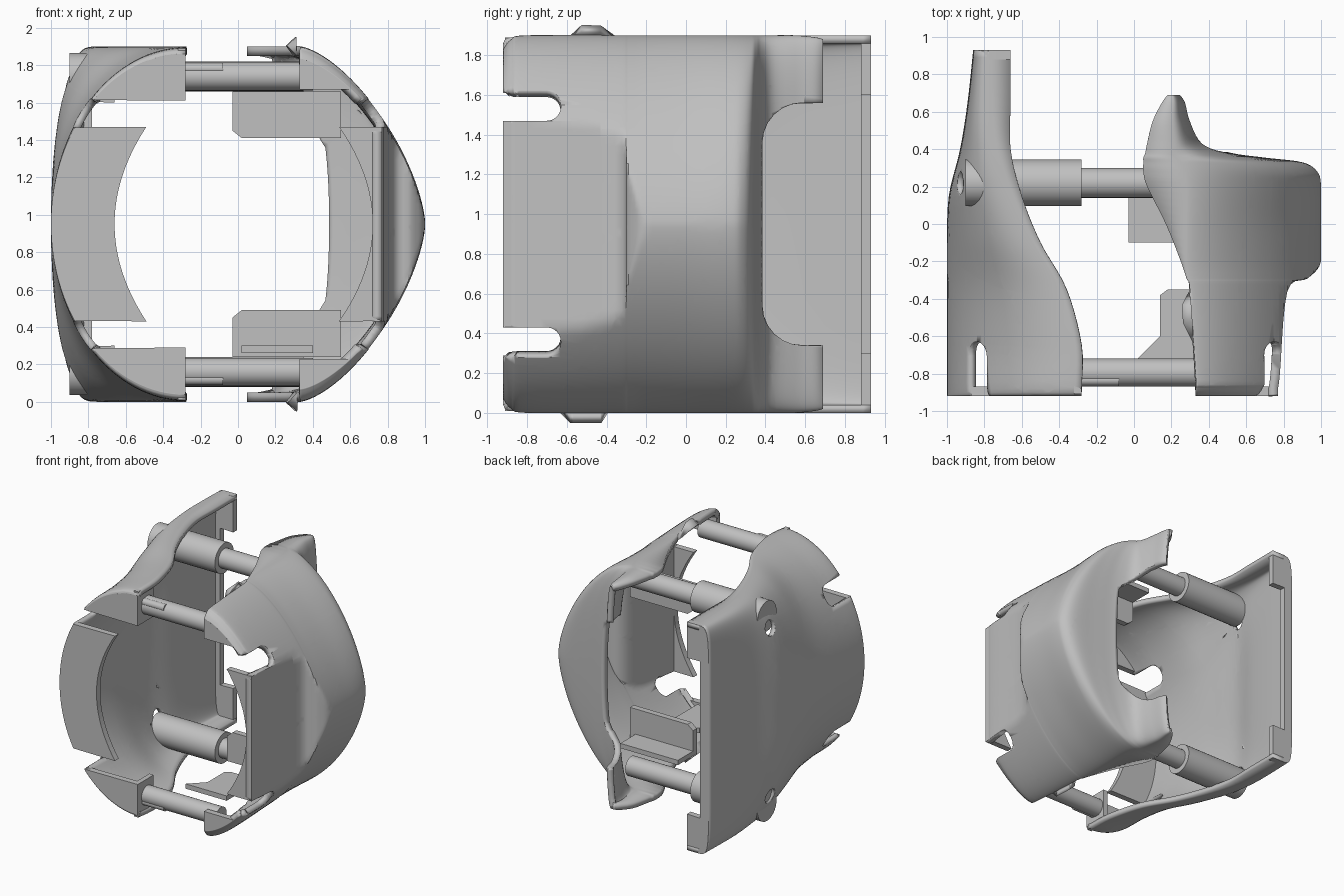
import bpy, bmesh, math
from mathutils import Matrix, Vector

MID = 0.95  # height of the symmetry plane

cube = bpy.data.objects.get("Cube")
if cube:
    bpy.data.objects.remove(cube, do_unlink=True)

grey = bpy.data.materials.new("plain grey")
grey.use_nodes = True
colour = (0.53, 0.53, 0.53, 1)
grey.diffuse_color = colour
grey.node_tree.nodes["Principled BSDF"].inputs["Base Color"].default_value = colour


def add_object(name, bm):
    mesh = bpy.data.meshes.new(name)
    bm.to_mesh(mesh)
    bm.free()
    mesh.materials.append(grey)
    obj = bpy.data.objects.new(name, mesh)
    bpy.context.collection.objects.link(obj)
    return obj


def smooth(obj):
    bpy.ops.object.select_all(action="DESELECT")
    obj.select_set(True)
    bpy.context.view_layer.objects.active = obj
    bpy.ops.object.shade_smooth_by_angle(angle=math.radians(35))


def box(name, low, high):
    low, high = Vector(low), Vector(high)
    bm = bmesh.new()
    bmesh.ops.create_cube(bm, size=1)
    for v in bm.verts:
        v.co = (low + high) / 2 + v.co * (high - low)
    return add_object(name, bm)


def rod(name, x0, x1, y, z, radius):
    bm = bmesh.new()
    place = Matrix.Translation(((x0 + x1) / 2, y, z)) @ Matrix.Rotation(math.pi / 2, 4, "Y")
    bmesh.ops.create_cone(bm, cap_ends=True, segments=32, radius1=radius, radius2=radius,
                          depth=x1 - x0, matrix=place)
    smooth(add_object(name, bm))


def prism(name, outline, depth, axis):
    # extrude a closed outline of 3D points along one axis
    bm = bmesh.new()
    face = bm.faces.new([bm.verts.new(p) for p in outline])
    moved = bmesh.ops.extrude_face_region(bm, geom=[face])["geom"]
    bmesh.ops.translate(bm, vec=Vector(axis) * depth,
                        verts=[v for v in moved if isinstance(v, bmesh.types.BMVert)])
    bmesh.ops.recalc_face_normals(bm, faces=bm.faces)
    return add_object(name, bm)


def rounded(y0, y1, z0, z1, r):
    # anticlockwise rounded rectangle in the y-z plane
    points = []
    corners = [(y1 - r, z1 - r), (y0 + r, z1 - r), (y0 + r, z0 + r), (y1 - r, z0 + r)]
    for k, (cy, cz) in enumerate(corners):
        for i in range(7):
            a = math.pi / 2 * (k + i / 6)
            points.append((cy + r * math.cos(a), cz + r * math.sin(a)))
    return points


def trim(bm, outline):
    # cut a convex y-z outline out of a surface, edge by edge
    inside = list(bm.faces)
    for (ay, az), (by, bz) in zip(outline, outline[1:] + outline[:1]):
        if math.hypot(by - ay, bz - az) < 0.0001:
            continue
        point, normal = Vector((0, ay, az)), Vector((0, bz - az, ay - by)).normalized()
        edges = {e for f in inside for e in f.edges}
        verts = {v for f in inside for v in f.verts}
        geom = bmesh.ops.bisect_plane(bm, geom=inside + list(edges) + list(verts), dist=0.00001,
                                      plane_co=point, plane_no=normal)["geom"]
        inside = [f for f in geom if isinstance(f, bmesh.types.BMFace)
                  and (f.calc_center_median() - point).dot(normal) < 0]
    bmesh.ops.delete(bm, geom=inside, context="FACES")


def refine(rows, steps=5):
    # smooth curve through the stations
    result = []
    for i in range(len(rows) - 1):
        quad = [rows[max(i - 1, 0)], rows[i], rows[i + 1], rows[min(i + 2, len(rows) - 1)]]
        for k in range(steps):
            t = k / steps
            result.append([0.5 * (2 * b + (c - a) * t + (2 * a - 5 * b + 4 * c - d) * t * t
                                  + (3 * b - a - 3 * c + d) * t ** 3)
                           for a, b, c, d in zip(*quad)])
    return result + [list(rows[-1])]


def section(row, count=64):
    # one rounded C-shaped section, from top rim to bottom rim
    y, rim, centre, reach, cap, power, half = row
    points = [(rim, y, MID + half)]
    for i in range(count + 1):
        angle = math.pi / 2 - math.pi * i / count
        c, s = max(math.cos(angle), 0), math.sin(angle)
        x = centre + (reach - centre) * c ** (2 / power)
        x = min(x, cap) if reach > 0 else x
        points.append((x, y, MID + half * math.copysign(abs(s) ** (2 / power), s)))
    return points + [(rim, y, MID - half)]


def shell(name, rows, thickness, flip, cutouts):
    bm = bmesh.new()
    grid = [[bm.verts.new(p) for p in section(r)] for r in refine(rows)]
    for a, b in zip(grid, grid[1:]):
        for j in range(len(a) - 1):
            quad = [a[j], b[j], b[j + 1], a[j + 1]]
            bm.faces.new(quad[::-1] if flip else quad)
    bmesh.ops.remove_doubles(bm, verts=bm.verts, dist=0.0005)
    for outline in cutouts:
        trim(bm, outline)
    obj = add_object(name, bm)
    wall = obj.modifiers.new("wall", "SOLIDIFY")
    wall.thickness = thickness
    wall.offset = -1
    smooth(obj)


# Stations: y, rim x, arc centre x, outer x, x limit, roundness, half height
right_side = [(-0.92, -0.28, -0.28, -1, 0, 2, 0.91), (-0.88, -0.28, -0.28, -1, 0, 2, 0.94),
              (-0.65, -0.28, -0.28, -1, 0, 2, MID), (-0.35, -0.36, -0.36, -1, 0, 2.1, MID),
              (-0.1, -0.5, -0.5, -1, 0, 2.4, MID), (0.15, -0.6, -0.6, -0.99, 0, 3, MID),
              (0.4, -0.66, -0.66, -0.93, 0, 4.5, MID), (0.65, -0.66, -0.66, -0.89, 0, 7, MID),
              (0.93, -0.66, -0.66, -0.86, 0, 9, MID)]
left_side = [(-0.92, 0.33, 0.33, 1, 0.77, 1.5, 0.88), (-0.88, 0.33, 0.33, 1, 0.77, 1.5, 0.93),
             (-0.8, 0.33, 0.33, 1, 0.78, 1.5, MID), (-0.36, 0.3, 0.3, 1, 0.82, 1.5, MID),
             (-0.29, 0.28, 0.29, 1, 0.93, 1.5, MID), (-0.2, 0.25, 0.28, 1, 1, 1.5, MID),
             (0, 0.17, 0.28, 1, 1, 1.5, MID), (0.2, 0.07, 0.28, 1, 1, 1.55, MID),
             (0.28, 0.05, 0.27, 0.98, 1, 1.6, MID), (0.33, 0.05, 0.25, 0.9, 1, 1.7, MID),
             (0.355, 0.05, 0.22, 0.7, 1, 2, MID), (0.38, 0.06, 0.2, 0.52, 1, 2.3, MID),
             (0.43, 0.07, 0.2, 0.38, 1, 2.6, MID), (0.55, 0.1, 0.19, 0.31, 1, 3, MID),
             (0.65, 0.15, 0.2, 0.28, 1, 3, 0.94), (0.69, 0.18, 0.2, 0.25, 1, 3, 0.93)]

# Both shells: open grip slots at the front, screw holes, arched opening at the back
slots = [rounded(-1.2, -0.63, z - 0.075, z + 0.075, 0.07) for z in (MID - 0.595, MID + 0.595)]
holes = [rounded(0.16, 0.28, z - 0.06, z + 0.06, 0.06) for z in (MID - 0.7, MID + 0.7)]
arch = rounded(0.385, 1.3, 0.34, 1.56, 0.2)
shell("right_shell", right_side, 0.04, False, slots + holes)
shell("left_shell", left_side, 0.05, True, slots + [arch])


def arched_lip(name, row, end_x, mid_x):
    # front lip between the slots, with an arched inner edge
    outer = [p for p in section(row, 400) if abs(p[2] - MID) < 0.52]
    inner = [(mid_x + (end_x - mid_x) * (i / 12 - 1) ** 2, row[0], MID + 0.52 * (i / 12 - 1))
             for i in range(25)]
    prism(name, outer + inner, 0.05, (0, 1, 0))


arched_lip("right_front_lip", right_side[0], -0.49, -0.66)
arched_lip("left_front_lip", left_side[0], 0.54, 0.72)


def corner_lip(name, row, low, sign, depth):
    # end wall closing a corner of a shell
    pts = [p for p in section(row, 200)[1:-1] if sign * (p[2] - MID) > low]
    prism(name, pts + [(row[1], row[0], MID + sign * low)], depth, (0, 1, 0))


for sign, level in ((1, "upper"), (-1, "lower")):
    post_z = MID + sign * 0.79
    corner_lip(f"{level}_right_front_wall", right_side[0], 0.66, sign, 0.05)
    corner_lip(f"{level}_left_front_wall", left_side[0], 0.72, sign, 0.05)
    corner_lip(f"{level}_rear_tab", right_side[-1], 0.65, sign, -0.05)

    # Rear sleeve and rod
    rod(f"{level}_rear_sleeve", -0.9, -0.28, 0.22, post_z, 0.125)
    rod(f"{level}_rear_rod", -0.3, 0.35, 0.22, post_z, 0.08)

    # Front bracket, pin and post
    z0, z1 = sorted((MID + sign * 0.66, MID + sign * 0.94))
    box(f"{level}_front_bracket", (-0.32, -0.91, z0), (-0.28, -0.71, z1))
    rod(f"{level}_front_pin", -0.5, -0.08, -0.835, post_z + sign * 0.04, 0.03)
    rod(f"{level}_front_post", -0.28, 0.4, -0.795, post_z, 0.075)

    # Inner guide plate with clipped corner, and its shelf
    plate = [(-0.03, 0.71), (-0.03, 0.5), (0.02, 0.46), (0.55, 0.46), (0.55, 0.71)]
    prism(f"{level}_guide_plate", [(x, -0.1, MID + sign * h) for x, h in plate],
          0.05, (0, 1, 0))
    z0, z1 = sorted((MID + sign * 0.67, MID + sign * 0.71))
    box(f"{level}_guide_shelf", (-0.03, -0.1, z0), (0.5, 0.15, z1))

# Flange along the middle of the rear edge
box("rear_flange", (-0.855, 0.88, 0.28), (-0.78, 0.93, 1.62))

# Floor gusset near the front
gusset = [(0.14, -0.38), (0.18, -0.35), (0.4, -0.35), (0.4, -0.72), (0.02, -0.72), (0.14, -0.6)]
prism("floor_gusset", [(x, y, 0.26) for x, y in gusset], 0.04, (0, 0, 1))
